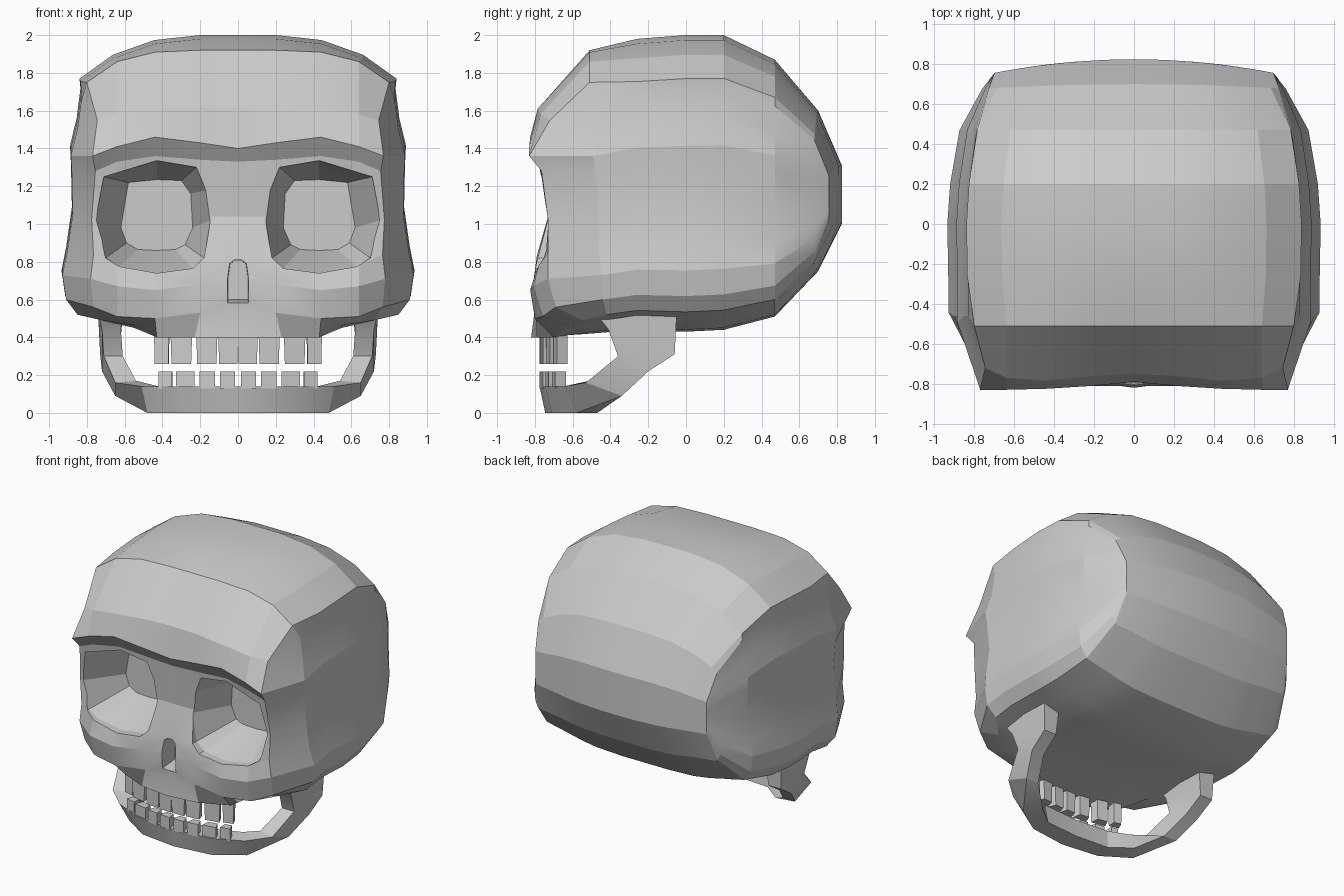
import bpy, bmesh
from mathutils import Vector

if "Cube" in bpy.data.objects:
    bpy.data.objects.remove(bpy.data.objects["Cube"])


def new_object(name, verts, faces, mirror=False):
    bm = bmesh.new()
    vs = [bm.verts.new(v) for v in verts]
    for f in faces:
        bm.faces.new([vs[i] for i in f])
    if mirror:
        geom = bm.verts[:] + bm.edges[:] + bm.faces[:]
        dup = bmesh.ops.duplicate(bm, geom=geom)["geom"]
        for v in dup:
            if isinstance(v, bmesh.types.BMVert):
                v.co.x *= -1
    bmesh.ops.remove_doubles(bm, verts=bm.verts[:], dist=0.0005)
    bmesh.ops.recalc_face_normals(bm, faces=bm.faces[:])
    me = bpy.data.meshes.new(name)
    bm.to_mesh(me)
    bm.free()
    ob = bpy.data.objects.new(name, me)
    bpy.context.collection.objects.link(ob)
    return ob


def grid_faces(rows, n, start=0, closed=False):
    out = []
    for r in range(rows - 1):
        for c in range(n if closed else n - 1):
            a, d = start + r * n + c, start + r * n + (c + 1) % n
            out.append((a, d, d + n, a + n))
    return out


def select(ob):
    bpy.ops.object.select_all(action='DESELECT')
    bpy.context.view_layer.objects.active = ob
    ob.select_set(True)


def smooth(ob, angle=0.25):
    select(ob)
    bpy.ops.object.shade_smooth_by_angle(angle=angle)


# Face: half rows from the centre line outward, forehead down to palate
X = (0, .2, .44, .64)
Y = [(-.51, -.51, -.51, -.51), (-.75, -.76, -.785, -.77), (-.79, -.81, -.825, -.83),
     (-.75, -.75, -.76, -.78), (-.73, -.725, -.72, -.72), (-.79, -.79, -.79, -.78),
     (-.81, -.81, -.825, -.81), (-.80, -.795, -.80, -.76)]
Z = [(1.92, 1.92, 1.91, 1.86), (1.62, 1.62, 1.61, 1.58), (1.40, 1.43, 1.46, 1.41),
     (1.33, 1.34, 1.36, 1.33), (1.04, 1.04, 1.04, 1.04), (.83, .80, .76, .78),
     (.68, .68, .65, .67), (.55, .53, .50, .51)]
edge = [(.80, -.51, 1.75), (.745, -.72, 1.55), (.77, -.83, 1.36), (.755, -.765, 1.28),
        (.775, -.73, 1.02), (.765, -.73, .84), (.78, -.73, .71), (.765, -.69, .56)]
side = [(.83, -.46, 1.65), (.85, -.46, 1.5), (.885, -.49, 1.36), (.88, -.48, 1.27),
        (.875, -.46, 1.05), (.905, -.46, .85), (.93, -.44, .73), (.91, -.44, .60),
        (.85, -.42, .52), (.76, -.40, .50)]
rows = [[(x, y, z) for x, y, z in zip(X, ys, zs)] + [e, s]
        for ys, zs, e, s in zip(Y, Z, edge, side)]
rows.append([(0, -.82, .40), (.23, -.79, .40), (.43, -.70, .40), (.53, -.61, .46),
             (.72, -.55, .49), side[8]])
rows.append([(0, -.5, .42), (.2, -.5, .42), (.42, -.5, .43), (.55, -.5, .45),
             (.68, -.45, .48), side[9]])
verts = [p for r in rows for p in r]
faces = grid_faces(len(rows), 6)

# Braincase: the face's rear outline lofted back in shrinking rings
outline = rows[0][:5] + side + rows[-1][4::-1]
start = len(verts)
verts += outline
section = outline[:]
section[2:5] = [(.44, 0, 1.895), (.66, 0, 1.82), (.835, 0, 1.70)]
# y, width scale, top z, bottom z, how far the sides flatten, bend at the sides
rings = [(-.26, 1, 1.98, .44, 0, 0), (0, 1.005, 2.0, .43, 0, 0), (.2, .99, 2.0, .44, 0, 0),
         (.47, .94, 1.87, .51, .1, 0), (.70, .82, 1.60, .75, .6, .04),
         (.825, .755, 1.31, 1.0, 1, .14)]
for y, sx, top, bottom, flat, bend in rings:
    for i, (px, py, pz) in enumerate(section):
        if 4 < i < 15:
            px += (.925 - px) * flat
        t = (pz - .42) / 1.5
        verts.append((px * sx, y - bend * (px * sx) ** 2, bottom + t * (top - bottom)))
n = len(outline)
faces += grid_faces(len(rings) + 1, n, start)
last = start + len(rings) * n
faces += [(last + i, last + i + 1, last + n - 2 - i, last + n - 1 - i) for i in range(n // 2 - 1)]
skull = new_object("cranium", verts, faces, mirror=True)


# Eye sockets and nose hole
def cutter(name, loops):
    m = len(loops[0])
    v = [p for l in loops for p in l]
    f = grid_faces(len(loops), m, closed=True)
    f += [tuple(range(m)), tuple(range(len(v) - m, len(v)))]
    return new_object(name, v, f)


rim = [(.22, 1.30), (.43, 1.335), (.71, 1.25), (.755, 1.02), (.70, .82),
       (.63, .775), (.43, .74), (.24, .765), (.18, .82), (.145, 1.02), (.17, 1.18)]
floor = [(.30, 1.23), (.43, 1.235), (.58, 1.22), (.62, .98), (.59, .90),
         (.53, .865), (.43, .86), (.33, .865), (.28, .89), (.24, .98), (.25, 1.16)]
cutters = []
for s in (1, -1):
    cutters.append(cutter("socket_cutter", [
        [(s * x, -1, z) for x, z in rim],
        [(s * x, -.74, z) for x, z in rim],
        [(s * x, -.42, z) for x, z in floor]]))
nose = [(-.055, .58), (-.055, .72), (-.045, .79), (-.02, .81), (.02, .81),
        (.045, .79), (.055, .72), (.055, .58)]
cutters.append(cutter("nose_cutter", [
    [(x, -1, z) for x, z in nose], [(x, -.82, z) for x, z in nose],
    [(x * .9, -.66, .6 + (z - .58) * .9) for x, z in nose]]))
for c in cutters:
    mod = skull.modifiers.new("cut", 'BOOLEAN')
    mod.operation = 'DIFFERENCE'
    mod.solver = 'EXACT'
    mod.object = c
    select(skull)
    bpy.ops.object.modifier_apply(modifier=mod.name)
    bpy.data.objects.remove(c)
smooth(skull)

# Lower jaw: four-cornered sections swept from the chin up to the hinge
jaw = [
    [(0, -.745, 0), (0, -.775, .14), (0, -.62, .14), (0, -.60, 0)],
    [(.28, -.71, 0), (.30, -.745, .14), (.27, -.60, .14), (.26, -.58, 0)],
    [(.48, -.58, 0), (.51, -.65, .14), (.42, -.54, .14), (.40, -.47, 0)],
    [(.65, -.34, .09), (.65, -.53, .16), (.54, -.51, .17), (.55, -.34, .09)],
    [(.72, -.20, .22), (.71, -.36, .30), (.61, -.36, .30), (.62, -.20, .22)],
    [(.73, -.06, .31), (.72, -.41, .44), (.62, -.41, .44), (.63, -.06, .31)],
    [(.74, -.05, .51), (.74, -.48, .53), (.61, -.48, .53), (.61, -.05, .51)]]
jv = [p for r in jaw for p in r]
jaw_ob = new_object("lower_jaw", jv, grid_faces(len(jaw), 4, closed=True) +
                    [tuple(range(len(jv) - 4, len(jv)))], mirror=True)
smooth(jaw_ob, .45)


# Teeth: tapered blocks following the dental arch
def tooth(name, x, w, root, tip, lean):
    slope = .6 * x
    along = Vector((1, slope, 0)) * (w / 2)
    inward = Vector((-slope, 1, 0)).normalized() * .06
    base = Vector((x, -.775 + .5 * x * x, 0))
    v = []
    for z, k in ((root, lean), (tip, 1)):
        o = base + Vector((0, 0, z))
        v += [o - along * k, o + along * k, o + along * k * .7 + inward, o - along * k * .7 + inward]
    new_object(name, v, [(0, 1, 2, 3), (4, 5, 6, 7)] + grid_faces(2, 4, closed=True))


for s in (1, -1):
    for x, w in ((.052, .096), (.165, .102), (.30, .104), (.405, .072)):
        tooth("upper_tooth", s * x, w, .42, .26, 1.1)
    for x, w in ((.055, .08), (.163, .08), (.28, .098), (.385, .072)):
        tooth("lower_tooth", s * x, w, .13, .22, 1)
